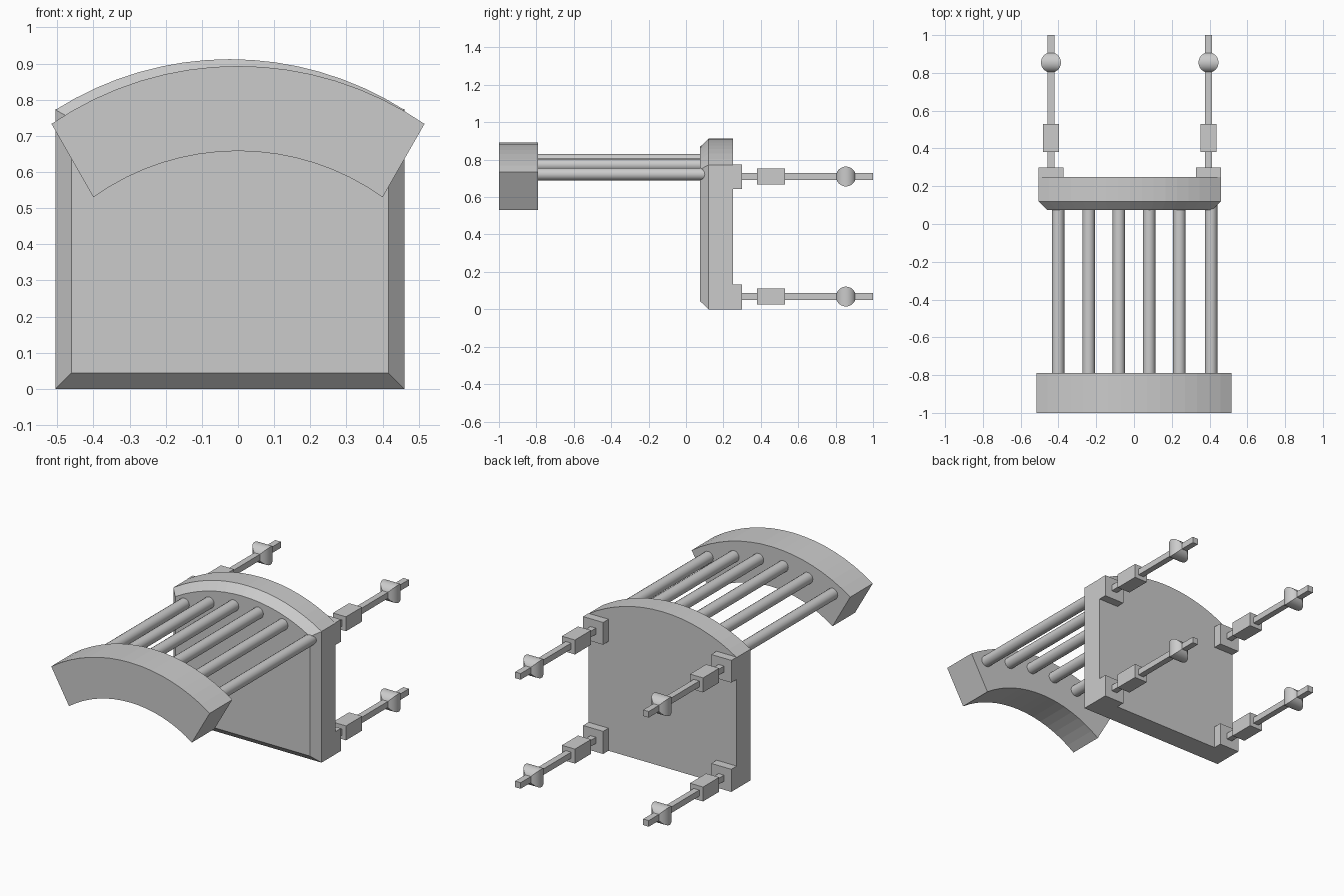
import bpy, bmesh
from math import sin, cos, asin, pi, sqrt

if "Cube" in bpy.data.objects:
    bpy.data.objects.remove(bpy.data.objects["Cube"])

CX = -0.0225   # middle of the seat and legs


def finish(bm, name, smooth=False):
    bmesh.ops.recalc_face_normals(bm, faces=bm.faces[:])
    me = bpy.data.meshes.new(name)
    bm.to_mesh(me)
    bm.free()
    ob = bpy.data.objects.new(name, me)
    bpy.context.collection.objects.link(ob)
    if smooth:
        bpy.ops.object.select_all(action='DESELECT')
        ob.select_set(True)
        bpy.context.view_layer.objects.active = ob
        bpy.ops.object.shade_smooth_by_angle(angle=pi / 6)
    return ob


def loft(name, rings, smooth=False):
    """Bridge equal-length rings of points and cap both ends."""
    bm = bmesh.new()
    vs = [[bm.verts.new(p) for p in ring] for ring in rings]
    n = len(vs[0])
    for a, b in zip(vs, vs[1:]):
        for i in range(n):
            j = (i + 1) % n
            bm.faces.new((a[i], a[j], b[j], b[i]))
    bm.faces.new(vs[0])
    bm.faces.new(vs[-1])
    return finish(bm, name, smooth)


def arc(cx, half, peak, radius, segs=16):
    """Points (x, z) of a shallow arch from left to right."""
    a = asin(half / radius)
    ts = [-a + 2 * a * i / segs for i in range(segs + 1)]
    return [(cx + radius * sin(t), peak - radius + radius * cos(t)) for t in ts]


def box(name, lo, hi):
    ring = [(lo[0], lo[2]), (hi[0], lo[2]), (hi[0], hi[2]), (lo[0], hi[2])]
    return loft(name, [[(x, y, z) for x, z in ring] for y in (lo[1], hi[1])])


# seat: arched slab with a bevelled front edge
def seat_ring(y, d):
    h = 0.4825 - d
    pts = arc(CX, h, 0.912 - d, 0.901 - d) + [(CX + h, d), (CX - h, d)]
    return [(x, y, z) for x, z in pts]


loft("seat", [seat_ring(0.075, 0.044), seat_ring(0.12, 0), seat_ring(0.25, 0)])

# backrest: thick curved rail
rail = arc(0, 0.516, 0.893, 0.912) + arc(0, 0.4, 0.658, 0.689)[::-1]
loft("backrest_rail", [[(x, y, z) for x, z in rail] for y in (-1.0, -0.79)])

# spindles between backrest and seat
for i, (x, z) in enumerate([(-0.402, 0.722), (-0.24, 0.772), (-0.08, 0.798),
                            (0.08, 0.798), (0.24, 0.772), (0.408, 0.722)]):
    rings = [[(x + 0.033 * cos(k * pi / 8), y, z + 0.033 * sin(k * pi / 8))
              for k in range(16)] for y in (-0.82, 0.13)]
    loft(f"spindle_{i + 1}", rings, True)

# leg profile (y, half width): square block, then a square-turned ball
R, BY, T = 0.053, 0.855, 0.018
reach = sqrt(R * R - T * T)
a0 = asin(T / R)
profile = [(0.28, T), (0.38, T), (0.38, 0.0425), (0.53, 0.0425), (0.53, T)]
for k in range(17):
    a = a0 + (pi - 2 * a0) * k / 16
    profile.append((BY - R * cos(a), R * sin(a)))
profile.append((1.0, T))

# four legs with their mounting blocks
for side, s in (("left", -1), ("right", 1)):
    for end, z, z0, z1 in (("front", 0.71, 0.643, 0.774), ("back", 0.068, 0.0, 0.133)):
        x = CX + s * 0.417
        rings = [[(x + w * u, y, z + w * v) for u, v in
                  ((-1, -1), (1, -1), (1, 1), (-1, 1))] for y, w in profile]
        loft(f"{end}_{side}_leg", rings, True)
        xs = sorted((CX + s * 0.4825, CX + s * 0.352))
        box(f"{end}_{side}_leg_block", (xs[0], 0.25, z0), (xs[1], 0.30, z1))
